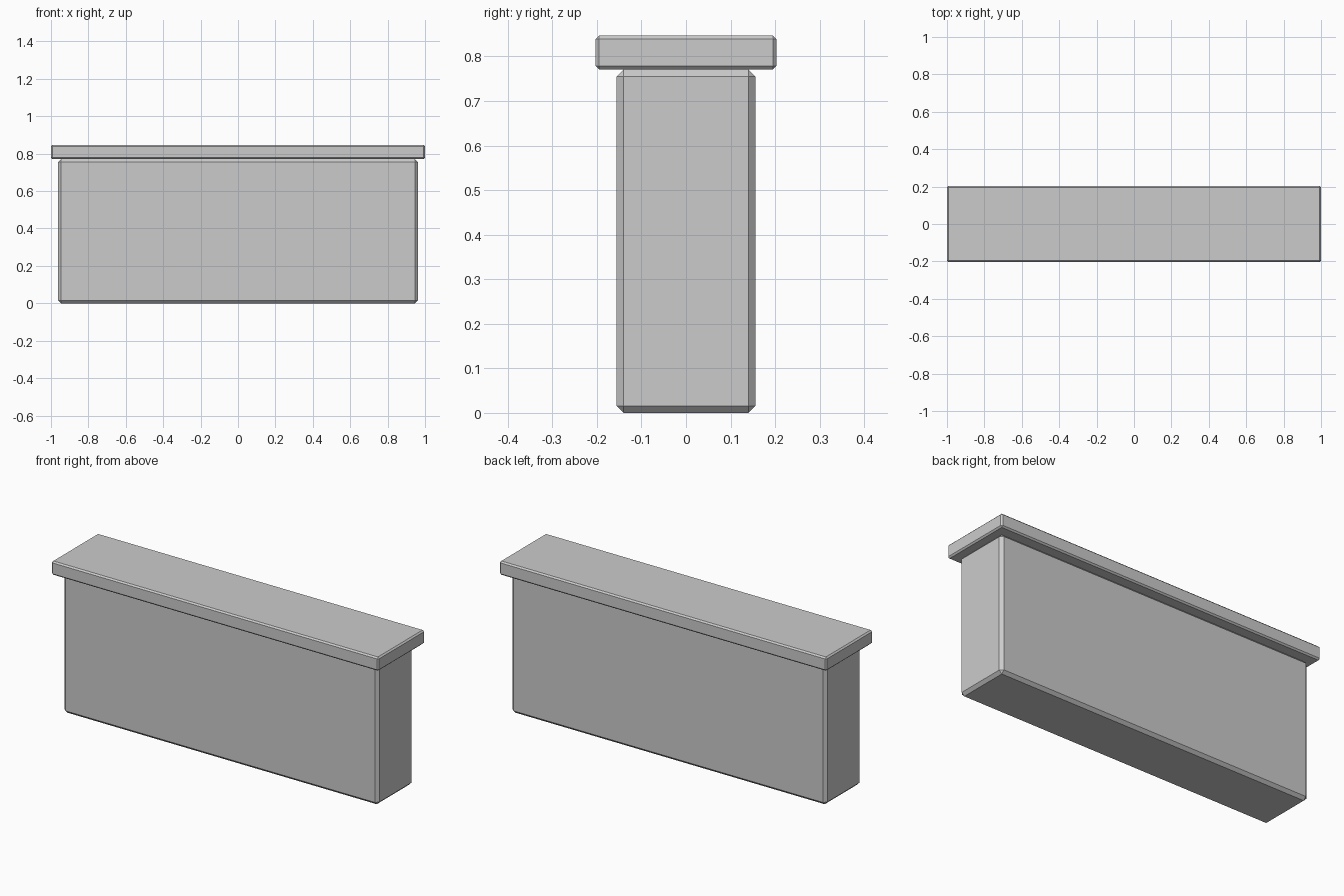
import bpy
import bmesh

# Remove the default object
default = bpy.data.objects.get("Cube")
if default:
    bpy.data.objects.remove(default, do_unlink=True)

# Single flat grey
GREY = (0.6, 0.6, 0.6, 1.0)
grey = bpy.data.materials.new("light grey")
grey.use_nodes = True
grey.diffuse_color = GREY
grey.node_tree.nodes["Principled BSDF"].inputs["Base Color"].default_value = GREY


def chamfered_box(name, width, depth, bottom, top, chamfer):
    """Box centred on x and y, with single-segment chamfered edges."""
    mesh = bpy.data.meshes.new(name)
    bm = bmesh.new()
    bmesh.ops.create_cube(bm, size=1)
    bmesh.ops.scale(bm, vec=(width, depth, top - bottom), verts=bm.verts)
    bmesh.ops.translate(bm, vec=(0, 0, (bottom + top) / 2), verts=bm.verts)
    bm.to_mesh(mesh)
    bm.free()
    mesh.materials.append(grey)
    obj = bpy.data.objects.new(name, mesh)
    bpy.context.collection.objects.link(obj)
    bevel = obj.modifiers.new("chamfer", "BEVEL")
    bevel.width = chamfer
    bevel.segments = 1
    bevel.limit_method = "NONE"
    return obj


# Wall block, and the overhanging slab resting on it
chamfered_box("wall_body", 1.924, 0.312, 0, 0.771, 0.016)
chamfered_box("top_slab", 2.0, 0.406, 0.771, 0.847, 0.008)
